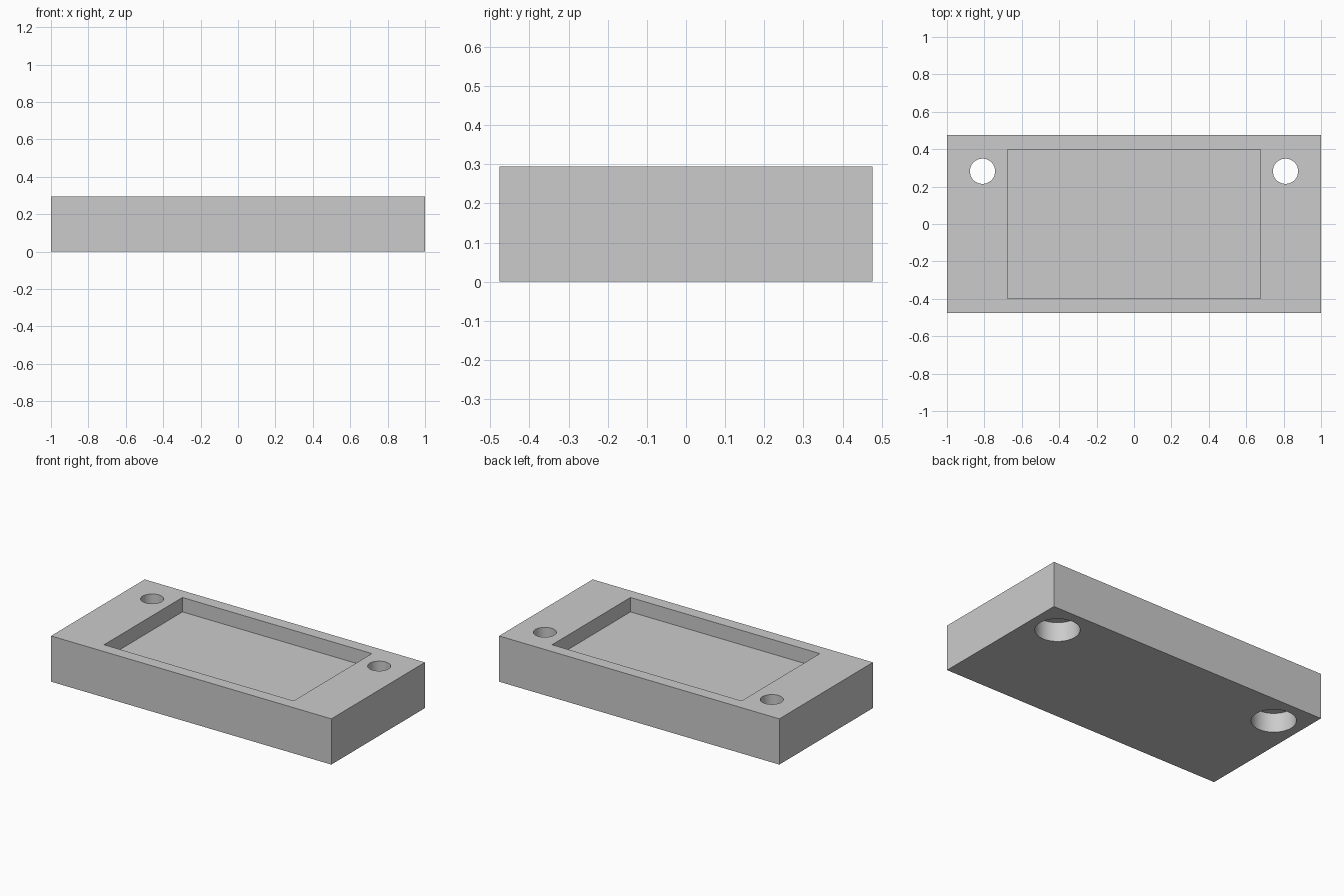
import bpy

if "Cube" in bpy.data.objects:
    bpy.data.objects.remove(bpy.data.objects["Cube"])

W, D, H = 2.0, 0.954, 0.295      # block size
POCKET_FLOOR = 0.202
HOLE_X, HOLE_Y = 0.81, 0.282
HOLE_R, BORE_R, BORE_DEPTH = 0.0675, 0.13, 0.124

grey = bpy.data.materials.new("light_grey")
grey.diffuse_color = (0.6, 0.6, 0.6, 1)
grey.use_nodes = True
grey.node_tree.nodes["Principled BSDF"].inputs["Base Color"].default_value = grey.diffuse_color


def box(name, size, z0, z1):
    bpy.ops.mesh.primitive_cube_add(size=1, location=(0, 0, (z0 + z1) / 2))
    ob = bpy.context.object
    ob.name = name
    ob.scale = (size[0], size[1], z1 - z0)
    bpy.ops.object.transform_apply(location=True, rotation=False, scale=True)
    ob.data.materials.append(grey)
    return ob


def cylinder(name, x, radius, z0, z1):
    bpy.ops.mesh.primitive_cylinder_add(vertices=64, radius=radius, depth=z1 - z0,
                                        location=(x, HOLE_Y, (z0 + z1) / 2))
    ob = bpy.context.object
    ob.name = name
    ob.data.materials.append(grey)
    return ob


# Solid block
block = box("base_block", (W, D), 0, H)

# Rectangular pocket, through holes and counterbores from underneath
cutters = [box("pocket_cutter", (1.352, 0.798), POCKET_FLOOR, H + 0.1)]
for side, x in (("left", -HOLE_X), ("right", HOLE_X)):
    cutters.append(cylinder(side + "_counterbore_cutter", x, BORE_R, -0.1, BORE_DEPTH))
    cutters.append(cylinder(side + "_hole_cutter", x, HOLE_R, -0.2, H + 0.1))

bpy.ops.object.select_all(action='DESELECT')
block.select_set(True)
bpy.context.view_layer.objects.active = block
for c in cutters:
    mod = block.modifiers.new(c.name, 'BOOLEAN')
    mod.operation = 'DIFFERENCE'
    mod.solver = 'EXACT'
    mod.object = c
    bpy.ops.object.modifier_apply(modifier=mod.name)

for c in cutters:
    bpy.data.objects.remove(c, do_unlink=True)

# Round hole walls, sharp block edges
bpy.ops.object.shade_smooth_by_angle(angle=0.5)
